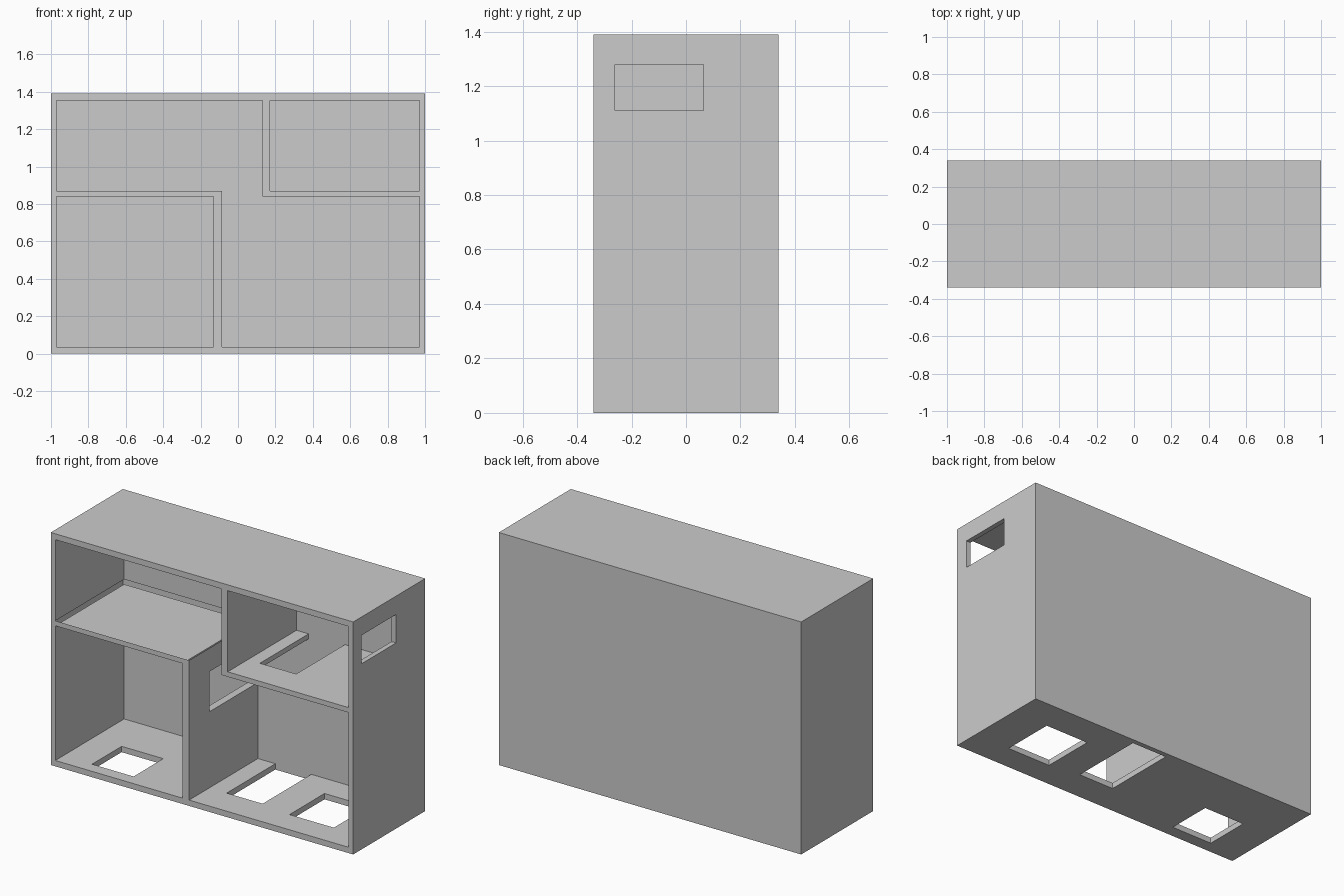
import bpy, bmesh

if "Cube" in bpy.data.objects:
    bpy.data.objects.remove(bpy.data.objects["Cube"])

FRONT, BACK, INNER = -0.34, 0.34, 0.31      # y of front, back, and inside back wall
HATCH_Y = -0.15                             # front edge of passages that touch the back wall


def prism(name, profile, y0, y1):
    """Extrude an x-z outline from y0 to y1."""
    bm = bmesh.new()
    face = bm.faces.new([bm.verts.new((x, y0, z)) for x, z in profile])
    ext = bmesh.ops.extrude_face_region(bm, geom=[face])
    verts = [g for g in ext["geom"] if isinstance(g, bmesh.types.BMVert)]
    bmesh.ops.translate(bm, verts=verts, vec=(0, y1 - y0, 0))
    bmesh.ops.recalc_face_normals(bm, faces=bm.faces)
    mesh = bpy.data.meshes.new(name)
    bm.to_mesh(mesh)
    bm.free()
    obj = bpy.data.objects.new(name, mesh)
    bpy.context.collection.objects.link(obj)
    return obj


def rect(x0, x1, z0, z1):
    return [(x0, z0), (x1, z0), (x1, z1), (x0, z1)]


# Solid block to carve
cabinet = prism("cabinet", rect(-1, 1, 0, 1.39), FRONT, BACK)

# Rooms open to the front; the main one joins upper left and lower right
rooms = {
    "lower_left_room": rect(-0.97, -0.13, 0.035, 0.84),
    "upper_right_room": rect(0.17, 0.97, 0.87, 1.355),
    "main_room": [(-0.97, 0.87), (-0.085, 0.87), (-0.085, 0.035), (0.97, 0.035),
                  (0.97, 0.84), (0.13, 0.84), (0.13, 1.355), (-0.97, 1.355)],
}
cutters = [prism(n, p, FRONT - 0.1, INNER) for n, p in rooms.items()]

# Passages through single walls and floors: outline, y range
holes = {
    "side_window": (rect(0.95, 1.05, 1.11, 1.28), -0.26, 0.065),
    "divider_door": (rect(-0.15, -0.06, 0.49, 0.73), HATCH_Y, INNER),
    "shelf_hatch": (rect(0.25, 0.49, 0.82, 0.89), HATCH_Y, INNER),
    "floor_hatch_left": (rect(-0.78, -0.505, -0.05, 0.06), -0.265, 0.015),
    "floor_hatch_middle": (rect(0.03, 0.268, -0.05, 0.06), HATCH_Y, INNER),
    "floor_hatch_right": (rect(0.467, 0.76, -0.05, 0.06), -0.18, 0.15),
}
cutters += [prism(n, *h) for n, h in holes.items()]

for c in cutters:
    c.hide_render = True
    mod = cabinet.modifiers.new(c.name, 'BOOLEAN')
    mod.operation = 'DIFFERENCE'
    mod.solver = 'EXACT'
    mod.object = c

# Bake the carving and drop the cutters
deps = bpy.context.evaluated_depsgraph_get()
carved = bpy.data.meshes.new_from_object(cabinet.evaluated_get(deps))
cabinet.modifiers.clear()
cabinet.data = carved
for c in cutters:
    bpy.data.objects.remove(c)

# Upper left shelf is a single sheet: remove its raised top face
bm = bmesh.new()
bm.from_mesh(carved)
top = [f for f in bm.faces
       if all(abs(v.co.z - 0.87) < 1e-3 and v.co.x < 0 for v in f.verts)]
bmesh.ops.delete(bm, geom=top, context='FACES')
bm.to_mesh(carved)
bm.free()
